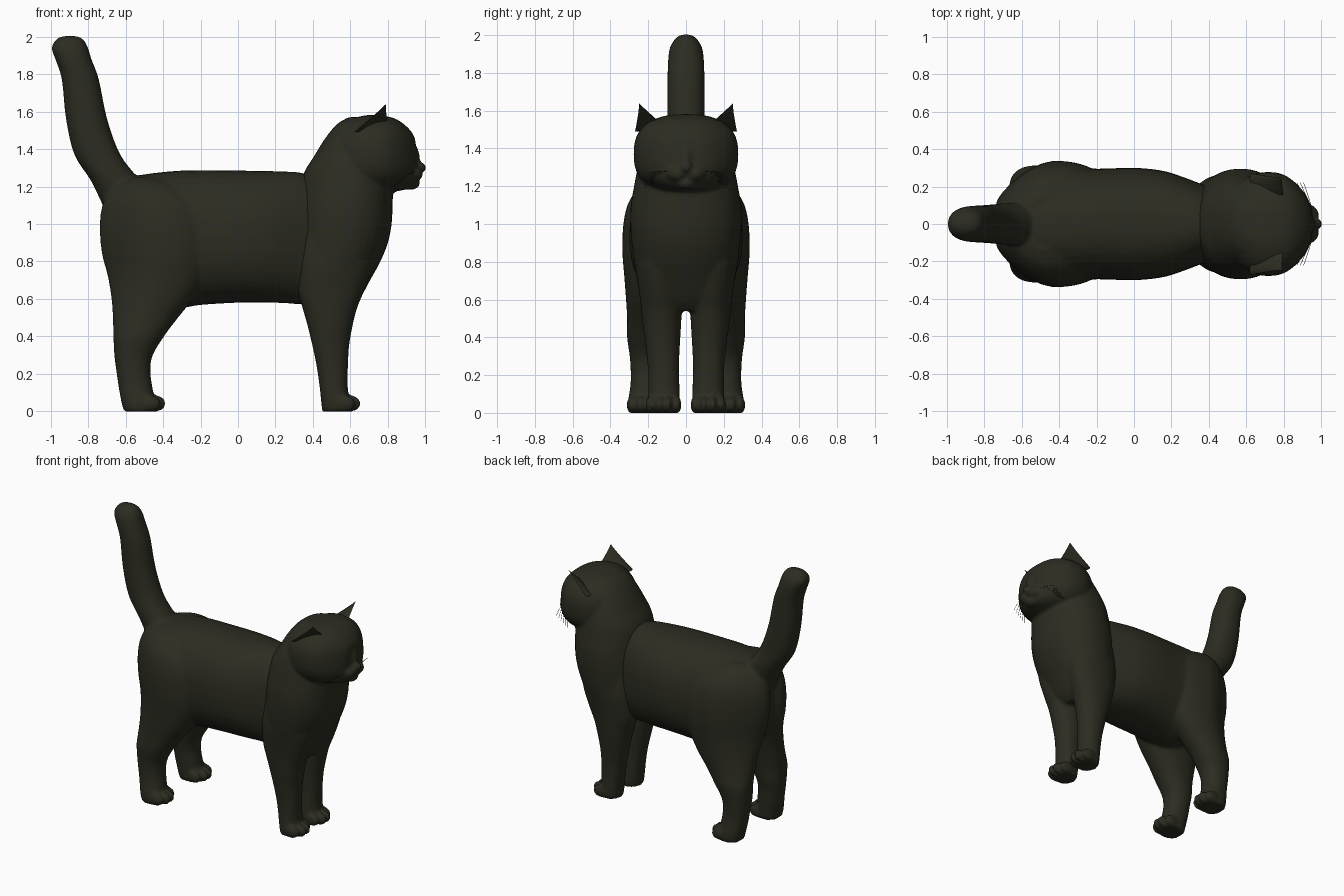
import bpy, bmesh, math
from mathutils import Vector, Matrix

fur = bpy.data.materials.new("dark olive fur")
fur.diffuse_color = (0.025, 0.025, 0.0155, 1)


def spline(rows, n=4):
    """Catmull-Rom refinement of section rows."""
    out = []
    for i in range(len(rows) - 1):
        p = [rows[max(i - 1, 0)], rows[i], rows[i + 1], rows[min(i + 2, len(rows) - 1)]]
        for k in range(n):
            t = k / n
            out.append([0.5 * (2 * b + (c - a) * t + (2 * a - 5 * b + 4 * c - d) * t * t
                               + (3 * b - a - 3 * c + d) * t ** 3) for a, b, c, d in zip(*p)])
    return out + [list(rows[-1])]


def skin(bm, rings):
    n = len(rings[0])
    for a, b in zip(rings, rings[1:]):
        for i in range(n):
            bm.faces.new((a[i], a[(i + 1) % n], b[(i + 1) % n], b[i]))
    bm.faces.new(rings[0])
    bm.faces.new(rings[-1])


def loft(bm, rows, upright=True, power=2.2, side=1, taper=0, n=36):
    """Rows are (position, low, high, y centre, y half width); upright stacks along z, else along x.
    Taper narrows the rear of the upper sections."""
    rings = []
    for t, lo, hi, yc, hw in spline(rows):
        ring = []
        k = taper * min(max((t - 0.4) / 0.4, 0), 1)
        for i in range(n):
            a = 2 * math.pi * i / n
            u = math.copysign(abs(math.cos(a)) ** (2 / power), math.cos(a))
            v = math.copysign(abs(math.sin(a)) ** (2 / power), math.sin(a))
            d, y = (lo + hi) / 2 + u * (hi - lo) / 2, side * (yc + v * hw)
            y *= 1 - k * max(0, -u) ** 1.5
            ring.append(bm.verts.new((d, y, t) if upright else (t, y, d)))
        rings.append(ring)
    skin(bm, rings)


def blob(bm, centre, radii):
    m = Matrix.Translation(centre) @ Matrix.Diagonal((*radii, 1))
    bmesh.ops.create_uvsphere(bm, u_segments=20, v_segments=12, radius=1, matrix=m)


def select(ob):
    bpy.ops.object.select_all(action='DESELECT')
    bpy.context.view_layer.objects.active = ob
    ob.select_set(True)


def finish(bm, name, voxel=0, smooth=0):
    """Make the object; with a voxel size, fuse its volumes into one skin."""
    bmesh.ops.recalc_face_normals(bm, faces=bm.faces)
    for v in bm.verts:
        v.co.z = max(v.co.z, 0)
    me = bpy.data.meshes.new(name)
    bm.to_mesh(me)
    bm.free()
    ob = bpy.data.objects.new(name, me)
    bpy.context.collection.objects.link(ob)
    select(ob)
    if voxel:
        r = ob.modifiers.new("fuse", 'REMESH')
        r.mode, r.voxel_size = 'VOXEL', voxel
        s = ob.modifiers.new("soften", 'SMOOTH')
        s.factor, s.iterations = 0.5, smooth
        for m in ("fuse", "soften"):
            bpy.ops.object.modifier_apply(modifier=m)
    ob.data.materials.clear()
    ob.data.materials.append(fur)
    bpy.ops.object.shade_smooth_by_angle(angle=math.radians(60))


def toes(bm, x, yc, side):
    for k, dx in zip((-1.5, -0.5, 0.5, 1.5), (-0.03, 0, 0, -0.03)):
        blob(bm, (x + dx, side * (yc + k * 0.046), 0.042), (0.06, 0.025, 0.046))


# Barrel, hind legs and raised tail
bm = bmesh.new()
loft(bm, [(-0.70, 0.85, 1.15, 0, 0.08), (-0.67, 0.74, 1.20, 0, 0.17), (-0.60, 0.67, 1.245, 0, 0.24),
          (-0.50, 0.61, 1.265, 0, 0.285), (-0.35, 0.55, 1.282, 0, 0.305), (-0.20, 0.568, 1.287, 0, 0.295),
          (0.0, 0.58, 1.285, 0, 0.30), (0.15, 0.58, 1.283, 0, 0.285), (0.25, 0.578, 1.28, 0, 0.255),
          (0.33, 0.572, 1.275, 0, 0.225), (0.42, 0.58, 1.25, 0, 0.19)], upright=False, power=2.3)
for side in (-1, 1):
    loft(bm, [(0.0, -0.61, -0.44, 0.22, 0.085), (0.04, -0.62, -0.44, 0.22, 0.09),
              (0.09, -0.63, -0.45, 0.215, 0.088), (0.15, -0.64, -0.46, 0.208, 0.086),
              (0.22, -0.65, -0.468, 0.205, 0.088), (0.30, -0.66, -0.455, 0.20, 0.098),
              (0.40, -0.665, -0.395, 0.20, 0.112), (0.50, -0.668, -0.32, 0.19, 0.122),
              (0.60, -0.675, -0.24, 0.18, 0.138), (0.72, -0.695, -0.17, 0.165, 0.162),
              (0.85, -0.728, -0.13, 0.155, 0.182), (1.0, -0.738, -0.13, 0.145, 0.187),
              (1.12, -0.718, -0.19, 0.13, 0.172), (1.21, -0.66, -0.30, 0.11, 0.12),
              (1.25, -0.58, -0.42, 0.09, 0.05)], side=side, taper=0.38)
    toes(bm, -0.443, 0.22, side)
loft(bm, [(1.05, -0.70, -0.50, 0, 0.07), (1.15, -0.745, -0.48, 0, 0.105), (1.24, -0.79, -0.53, 0, 0.112),
          (1.37, -0.873, -0.628, 0, 0.104), (1.56, -0.918, -0.698, 0, 0.1), (1.77, -0.94, -0.742, 0, 0.098),
          (1.88, -0.975, -0.782, 0, 0.094), (1.94, -0.995, -0.80, 0, 0.083), (1.985, -0.97, -0.825, 0, 0.053),
          (2.003, -0.935, -0.86, 0, 0.022)])
finish(bm, "barrel_hind_legs_and_tail", 0.012, 5)

# Head, chest and front legs
bm = bmesh.new()
loft(bm, [(0.54, 0.40, 0.60, 0, 0.17), (0.60, 0.335, 0.65, 0, 0.235), (0.70, 0.312, 0.705, 0, 0.258),
          (0.80, 0.305, 0.76, 0, 0.275), (0.90, 0.305, 0.80, 0, 0.288), (1.0, 0.312, 0.82, 0, 0.295),
          (1.1, 0.322, 0.825, 0, 0.292), (1.2, 0.335, 0.827, 0, 0.275), (1.28, 0.355, 0.82, 0, 0.26),
          (1.36, 0.405, 0.80, 0, 0.24), (1.45, 0.46, 0.78, 0, 0.205), (1.53, 0.525, 0.75, 0, 0.16),
          (1.57, 0.59, 0.72, 0, 0.09)])
for side in (-1, 1):
    loft(bm, [(0.0, 0.45, 0.60, 0.118, 0.08), (0.04, 0.445, 0.60, 0.118, 0.085),
              (0.09, 0.44, 0.59, 0.118, 0.085), (0.15, 0.433, 0.585, 0.118, 0.083),
              (0.25, 0.418, 0.587, 0.12, 0.083), (0.35, 0.397, 0.593, 0.123, 0.09),
              (0.45, 0.373, 0.61, 0.127, 0.1), (0.55, 0.345, 0.635, 0.13, 0.108),
              (0.65, 0.32, 0.675, 0.135, 0.115), (0.80, 0.32, 0.72, 0.14, 0.13),
              (0.95, 0.34, 0.72, 0.14, 0.12)], side=side)
    toes(bm, 0.595, 0.118, side)
loft(bm, [(0.46, 1.30, 1.40, 0, 0.10), (0.52, 1.24, 1.49, 0, 0.18), (0.59, 1.19, 1.55, 0, 0.24),
          (0.68, 1.16, 1.58, 0, 0.275), (0.78, 1.165, 1.577, 0, 0.27), (0.85, 1.175, 1.557, 0, 0.23),
          (0.90, 1.185, 1.52, 0, 0.178), (0.93, 1.195, 1.485, 0, 0.13), (0.945, 1.21, 1.45, 0, 0.09),
          (0.952, 1.26, 1.38, 0, 0.04)], upright=False, power=2.5)
# nose bridge, nose and chin
blob(bm, (0.925, 0, 1.355), (0.045, 0.04, 0.075))
blob(bm, (0.955, 0, 1.30), (0.05, 0.036, 0.034))
blob(bm, (0.925, 0, 1.217), (0.046, 0.055, 0.034))
for side in (-1, 1):
    # muzzle pad, brow and cheek
    blob(bm, (0.92, side * 0.045, 1.267), (0.068, 0.062, 0.048))
    blob(bm, (0.895, side * 0.09, 1.427), (0.042, 0.06, 0.02))
    blob(bm, (0.88, side * 0.12, 1.33), (0.05, 0.06, 0.04))
finish(bm, "head_chest_and_front_legs", 0.0105, 5)

for side, label in ((-1, "right"), (1, "left")):
    # Ear: a curved shell, hollow to the front
    bm = bmesh.new()
    base, tip = Vector((0.715, side * 0.18, 1.49)), Vector((0.788, side * 0.247, 1.637))
    along = Vector((0.707, -side * 0.707, 0))
    back = Vector((-0.707, -side * 0.707, 0))
    rings, n = [], 24
    for k in range(9):
        t = k / 8
        w = 0.002 + 0.125 * (1 - t) ** 1.1
        ring = []
        for i in range(n):
            a = 2 * math.pi * i / n
            s = math.sin(a)
            offset = back * w * s * (0.45 if s > 0 else -0.12)
            ring.append(bm.verts.new(base.lerp(tip, t) + along * w * math.cos(a) + offset))
        rings.append(ring)
    skin(bm, rings)
    finish(bm, label + "_ear")

    # Narrowed eye
    bm = bmesh.new()
    blob(bm, (0.906, side * 0.09, 1.385), (0.024, 0.036, 0.013))
    finish(bm, label + "_eye")

    # Whiskers, swept back
    cu = bpy.data.curves.new(label + "_whiskers", 'CURVE')
    cu.dimensions, cu.bevel_depth, cu.bevel_resolution = '3D', 0.0013, 0
    for k in range(6):
        sp = cu.splines.new('POLY')
        sp.points.add(5)
        for i, p in enumerate(sp.points):
            t = i / 5
            p.co = (0.955 - 0.006 * k - (0.05 + 0.012 * k) * t, side * (0.06 + 0.19 * t - 0.03 * t * t),
                    1.28 - 0.008 * k + 0.01 * t - (0.03 + 0.006 * k) * t * t, 1)
    ob = bpy.data.objects.new(label + "_whiskers", cu)
    bpy.context.collection.objects.link(ob)
    cu.materials.append(fur)
    select(ob)
    bpy.ops.object.convert(target='MESH')
